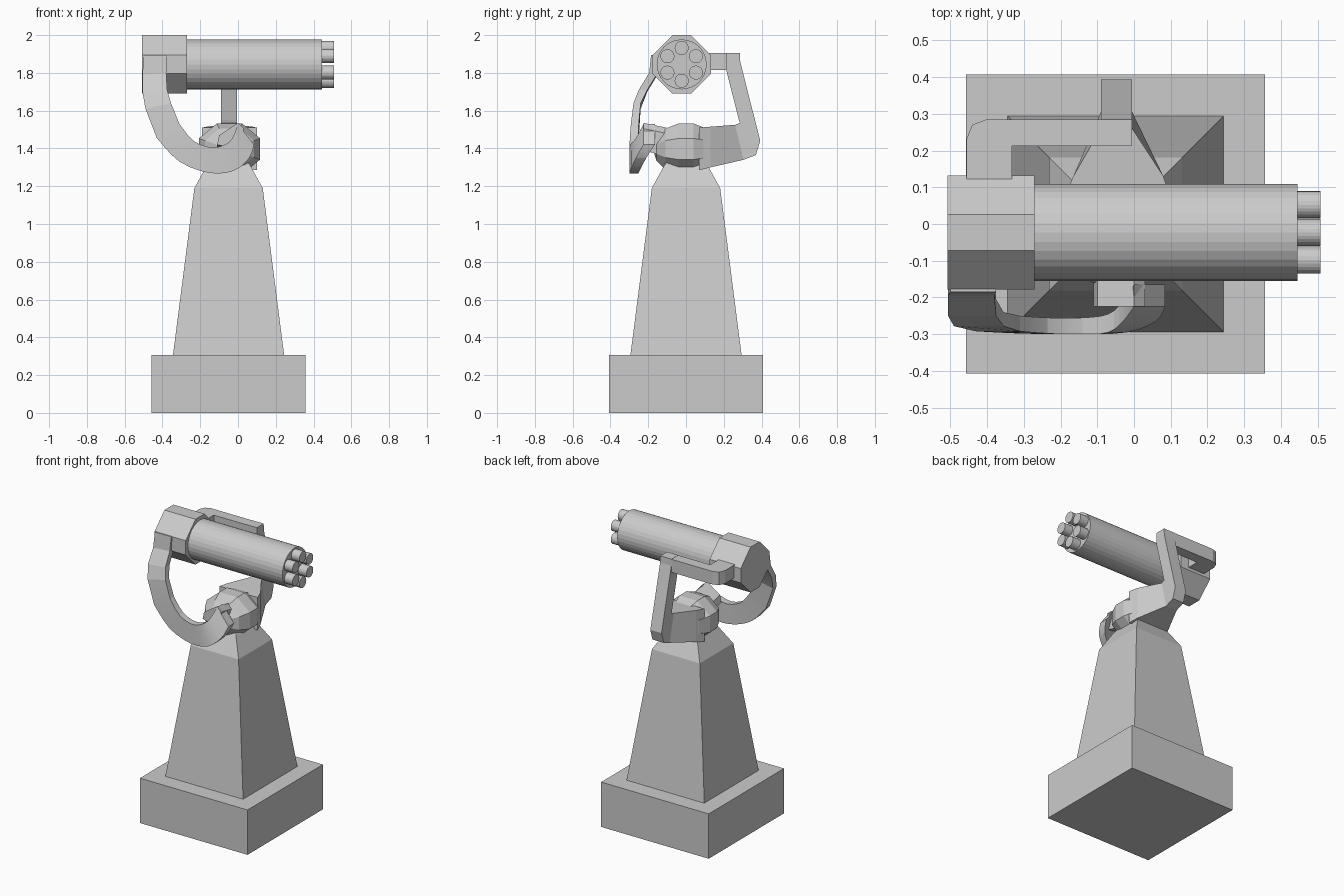
import bpy, bmesh, math
from mathutils import Vector, Matrix

if "Cube" in bpy.data.objects:
    bpy.data.objects.remove(bpy.data.objects["Cube"])

CX = -0.05            # pedestal axis
GY, GZ = -0.023, 1.845  # gun axis


def finish(name, bm):
    bmesh.ops.recalc_face_normals(bm, faces=bm.faces)
    me = bpy.data.meshes.new(name)
    bm.to_mesh(me)
    bm.free()
    ob = bpy.data.objects.new(name, me)
    bpy.context.collection.objects.link(ob)
    return ob


def loft(name, sections):
    """Skin a list of equal-length closed sections and cap both ends."""
    bm = bmesh.new()
    rings = [[bm.verts.new(p) for p in s] for s in sections]
    n = len(rings[0])
    for a, b in zip(rings, rings[1:]):
        for i in range(n):
            j = (i + 1) % n
            bm.faces.new((a[i], a[j], b[j], b[i]))
    bm.faces.new(rings[0])
    bm.faces.new(rings[-1])
    return finish(name, bm)


def square(h, z):
    return [(CX + sx * h, sy * h, z) for sx, sy in ((-1, -1), (1, -1), (1, 1), (-1, 1))]


def smooth(ob, deg):
    bpy.ops.object.select_all(action='DESELECT')
    ob.select_set(True)
    bpy.context.view_layer.objects.active = ob
    bpy.ops.object.shade_smooth_by_angle(angle=math.radians(deg))


def x_cylinder(name, r, x0, x1, y, z, n):
    ring = [(y + r * math.cos(math.tau * i / n), z + r * math.sin(math.tau * i / n)) for i in range(n)]
    return loft(name, [[(x, p, q) for p, q in ring] for x in (x0, x1)])


# Plinth and tapered pedestal
loft("plinth", [square(0.407, 0), square(0.407, 0.307)])
loft("pedestal", [square(0.295, 0.30), square(0.181, 1.19), square(0.115, 1.31), square(0.05, 1.40)])

# Low-poly pivot ball, poles along y
bm = bmesh.new()
bmesh.ops.create_uvsphere(bm, u_segments=8, v_segments=7, radius=1)
bm.transform(Matrix.Translation((-0.045, 0, 1.397)) @ Matrix.Diagonal((0.18, 0.175, 0.15, 1))
             @ Matrix.Rotation(math.radians(90), 4, 'X') @ Matrix.Rotation(math.radians(22.5), 4, 'Z'))
finish("pivot_ball", bm)

# Rear arm: x range, lower/outer (y, z), upper/inner (y, z)
rear = [(-0.19, 0.10, (0.07, 1.285), (0.07, 1.51)),
        (-0.165, 0.08, (0.13, 1.30), (0.13, 1.515)),
        (-0.09, -0.005, (0.305, 1.34), (0.26, 1.525)),
        (-0.09, -0.005, (0.37, 1.365), (0.285, 1.535)),
        (-0.09, -0.005, (0.393, 1.44), (0.28, 1.55)),
        (-0.09, -0.005, (0.287, 1.86), (0.212, 1.82)),
        (-0.09, -0.005, (0.285, 1.905), (0.212, 1.905))]
loft("rear_arm", [[(a, *lo), (b, *lo), (b, *up), (a, *up)] for a, b, lo, up in rear])

# Rear bar running back to the housing
bar = [(-0.005, 0.212), (-0.005, 0.285), (-0.40, 0.285), (-0.44, 0.27),
       (-0.456, 0.23), (-0.456, 0.11), (-0.332, 0.11), (-0.332, 0.212)]
loft("rear_bar", [[(x, y, z) for x, y in bar] for z in (1.815, 1.904)])

# Front hook arm: outer x,z / inner x,z / front y / back y
hook = [(-0.50, 1.895, -0.375, 1.895, -0.185, -0.14),
        (-0.506, 1.79, -0.38, 1.80, -0.195, -0.15),
        (-0.506, 1.70, -0.375, 1.71, -0.25, -0.205),
        (-0.49, 1.61, -0.355, 1.64, -0.278, -0.24),
        (-0.43, 1.455, -0.31, 1.53, -0.292, -0.25),
        (-0.31, 1.33, -0.235, 1.44, -0.298, -0.255),
        (-0.15, 1.27, -0.14, 1.405, -0.30, -0.255),
        (-0.02, 1.283, -0.07, 1.42, -0.295, -0.245),
        (0.06, 1.35, -0.03, 1.455, -0.265, -0.21),
        (0.085, 1.42, 0.0, 1.53, -0.225, -0.165)]


def spline(rows, steps):
    """Catmull-Rom interpolation between section rows."""
    v = [Vector(r) for r in rows]
    out = []
    for i in range(len(v) - 1):
        p0, p1, p2, p3 = v[max(i - 1, 0)], v[i], v[i + 1], v[min(i + 2, len(v) - 1)]
        for k in range(steps):
            t = k / steps
            out.append(0.5 * (2 * p1 + (p2 - p0) * t + (2 * p0 - 5 * p1 + 4 * p2 - p3) * t * t
                              + (3 * p1 - p0 - 3 * p2 + p3) * t ** 3))
    return out + [v[-1]]


rows = [Vector(r) for r in hook[:4]] + spline(hook[4:], 3)
arm = loft("front_hook_arm", [[(a, f, b), (c, f, d), (c, k, d), (a, k, b)] for a, b, c, d, f, k in rows])
smooth(arm, 12)

# Link from the hook's end into the ball
loft("hook_link", [[(-0.11, y, z0), (0.03, y, z0 - 0.03), (0.03, y, z1 - 0.03), (0.0, y, z1), (-0.10, y, z0 + 0.05)]
                   for y, z0, z1 in ((-0.225, 1.42, 1.535), (-0.08, 1.38, 1.505))])

# Eight-sided housing
R, F = 0.155, 0.049
octo = [(F, R), (R, F), (R, -F), (F, -R), (-F, -R), (-R, -F), (-R, F), (-F, R)]
loft("gun_housing", [[(x, GY + y, GZ + z) for y, z in octo] for x in (-0.507, -0.271)])

# Barrel shroud and six muzzles
x_cylinder("barrel_shroud", 0.132, -0.28, 0.445, GY, GZ, 32)
for i in range(6):
    a = math.radians(90 + 60 * i)
    x_cylinder(f"muzzle_{i + 1}", 0.037, 0.43, 0.507,
               GY + 0.087 * math.cos(a), GZ + 0.087 * math.sin(a), 24)
